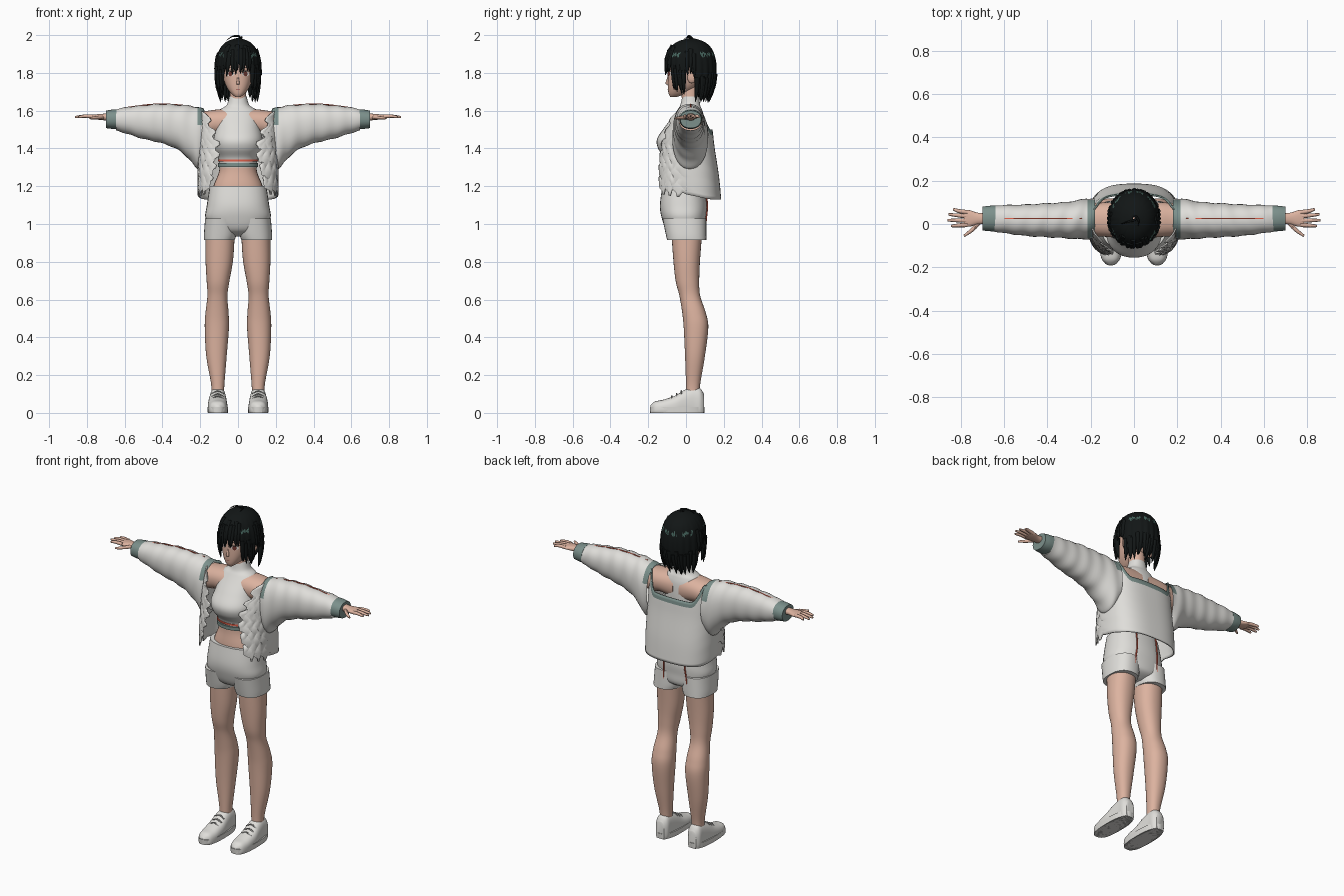
import bpy, bmesh, math, random
from mathutils import Vector

random.seed(4)
if "Cube" in bpy.data.objects:
    bpy.data.objects.remove(bpy.data.objects["Cube"])


def material(name, r, g, b):
    m = bpy.data.materials.new(name)
    m.use_nodes = True
    m.diffuse_color = (r, g, b, 1)
    m.node_tree.nodes["Principled BSDF"].inputs["Base Color"].default_value = (r, g, b, 1)
    return m


WHITE = material("white cloth", .74, .73, .70)
TEAL = material("grey teal trim", .20, .28, .26)
RED = material("red trim", .75, .12, .07)
SKIN = material("skin", .72, .45, .35)
HAIR = material("black hair", .006, .008, .008)
SHINE = material("hair shine", .06, .13, .11)
IRIS = material("brown iris", .16, .04, .03)
LIP = material("lip", .45, .17, .14)
SOLE = material("sole grey", .35, .35, .34)
SIDES = (("left", 1), ("right", -1))


def spline(rows, sub=6):
    """Smoothly interpolated copy of a list of cross-section rows."""
    p = [rows[0]] + list(rows) + [rows[-1]]
    out = []
    for a, b, c, d in zip(p, p[1:], p[2:], p[3:]):
        for k in range(sub):
            t = k / sub
            out.append([y + t / 2 * (z - x + t * (2 * x - 5 * y + 4 * z - w + t * (3 * (y - z) + w - x)))
                        for x, y, z, w in zip(a, b, c, d)])
    return out + [list(rows[-1])]


def section(dense, z):
    """Cross-section bounds at one height."""
    z = min(max(z, dense[0][0]), dense[-1][0])
    for a, b in zip(dense, dense[1:]):
        if z <= b[0]:
            f = (z - a[0]) / max(b[0] - a[0], 1e-6)
            return [u + (v - u) * f for u, v in zip(a, b)]
    return dense[-1]


def finish(name, bm, mats, rule=None):
    bmesh.ops.recalc_face_normals(bm, faces=bm.faces)
    for f in bm.faces:
        f.smooth = True
        if rule:
            f.material_index = rule(f.calc_center_median(), f.normal)
    me = bpy.data.meshes.new(name)
    bm.to_mesh(me)
    bm.free()
    ob = bpy.data.objects.new(name, me)
    bpy.context.collection.objects.link(ob)
    for m in mats:
        me.materials.append(m)
    return ob


def grid(name, rows, mats, closed=True, caps=True, rule=None):
    bm = bmesh.new()
    vs = [[bm.verts.new(p) for p in row] for row in rows]
    n = len(vs[0])
    for a, b in zip(vs, vs[1:]):
        for i in range(n if closed else n - 1):
            j = (i + 1) % n
            bm.faces.new((a[i], a[j], b[j], b[i]))
    if caps:
        bm.faces.new(vs[0])
        bm.faces.new(vs[-1])
    return finish(name, bm, mats, rule)


def loft(name, rows, mats, axis="z", p=2.2, side=1, ripple=0, n=32, caps=True, rule=None):
    """Rows hold a position along the axis, then the bounds of the two other directions."""
    out = []
    for pos, a0, a1, b0, b1 in spline(rows):
        ring = []
        for i in range(n):
            t = math.tau * i / n
            c, s = math.cos(t), math.sin(t)
            k = 1 + ripple * math.sin(pos * 75 + 2 * c)
            a = (a0 + a1) / 2 + k * (a1 - a0) / 2 * math.copysign(abs(c) ** (2 / p), c)
            b = (b0 + b1) / 2 + k * (b1 - b0) / 2 * math.copysign(abs(s) ** (2 / p), s)
            x, y, z = {"z": (a, b, pos), "x": (pos, a, b), "y": (a, pos, b)}[axis]
            ring.append((x * side, y, max(z, 0)))
        out.append(ring)
    return grid(name, out, mats, True, caps, rule)


def strands(name, paths, mat, radius, taper=.15):
    """Tapered tubes along short paths."""
    cu = bpy.data.curves.new(name, "CURVE")
    cu.dimensions, cu.bevel_depth, cu.bevel_resolution, cu.use_fill_caps = "3D", radius, 2, True
    for path in paths:
        sp = cu.splines.new("POLY")
        pts = spline([list(q) for q in path], 3)
        sp.points.add(len(pts) - 1)
        for i, q in enumerate(pts):
            sp.points[i].co = (*q, 1)
            sp.points[i].radius = 1 - (1 - taper) * (i / (len(pts) - 1)) ** 2
    ob = bpy.data.objects.new(name, cu)
    bpy.context.collection.objects.link(ob)
    cu.materials.append(mat)
    bpy.ops.object.select_all(action="DESELECT")
    ob.select_set(True)
    bpy.context.view_layer.objects.active = ob
    bpy.ops.object.convert(target="MESH")


# Torso, top and shorts
loft("waist", [(1.12, -.14, .14, -.11, .09), (1.2, -.13, .13, -.11, .085), (1.28, -.1, .1, -.1, .08),
               (1.36, -.1, .1, -.1, .08)], [SKIN])
loft("high_neck_top", [(1.3, -.1, .1, -.105, .085), (1.35, -.105, .105, -.115, .09), (1.4, -.125, .125, -.148, .095),
                       (1.45, -.13, .13, -.153, .1), (1.51, -.118, .118, -.115, .1), (1.57, -.112, .112, -.07, .095),
                       (1.605, -.095, .095, -.045, .085), (1.63, -.06, .06, -.03, .075),
                       (1.675, -.046, .046, -.02, .07)], [WHITE])
for label, mat, z0, z1 in (("teal", TEAL, 1.303, 1.323), ("red", RED, 1.331, 1.341)):
    loft(label + "_hem_band", [(z, -.107, .107, -.115, .092) for z in (z0, z1)], [mat])
loft("shorts_hips", [(.935, -.04, .04, -.04, .05), (.965, -.13, .13, -.1, .1), (1.03, -.172, .172, -.128, .108),
                     (1.1, -.165, .165, -.138, .112), (1.2, -.15, .15, -.125, .095)], [WHITE], p=2.4)
strands("shorts_seams", [[(s * .07, .102, 1.19), (s * .07, .113, 1.1), (s * .075, .107, 1.03), (s * .08, .1, .95)]
                         for _, s in SIDES], RED, .004, 1)
loft("neck", [(1.6, -.045, .045, -.02, .07), (1.74, -.042, .042, -.025, .065)], [SKIN])

# Legs, shoes, arms and sleeves
for label, s in SIDES:
    loft(label + "_leg", [(.07, .075, .14, 0, .07), (.15, .072, .142, 0, .075), (.3, .06, .168, -.005, .1),
                          (.45, .048, .176, -.012, .118), (.53, .05, .172, -.02, .105), (.62, .056, .162, -.035, .075),
                          (.7, .045, .166, -.055, .07), (.82, .025, .172, -.068, .075), (1, .015, .17, -.08, .09)],
         [SKIN], side=s)
    loft(label + "_shorts_leg", [(.915, .018, .18, -.1, .108), (.95, .008, .18, -.108, .108),
                                 (1.03, .005, .174, -.125, .107)], [WHITE], p=2.4, side=s)
    loft(label + "_shoe", [(-.188, .09, .125, -.02, .04), (-.165, .066, .148, -.03, .06), (-.12, .056, .158, -.03, .07),
                           (-.06, .056, .16, -.03, .09), (-.01, .06, .155, -.03, .12), (.04, .064, .15, -.03, .138),
                           (.075, .066, .148, -.03, .13), (.095, .08, .134, -.02, .1)],
         [WHITE], "y", 2.6, s)
    loft(label + "_sole", [(0, .054, .16, -.19, .097), (.032, .052, .162, -.192, .099)], [WHITE, SOLE], p=2.6,
         side=s, rule=lambda c, n: int(n.z < -.9))
    strands(label + "_laces", [[(s * .075, y, z - .012), (s * .107, y, z + .004), (s * .14, y, z - .012)]
                               for y, z in ((-.075, .085), (-.05, .097), (-.025, .112))], SOLE, .004, 1)
    loft(label + "_shoulder", [(.02, -.07, .1, 1.45, 1.615), (.12, -.06, .1, 1.47, 1.605), (.19, -.055, .095, 1.46, 1.597),
                               (.3, -.04, .08, 1.48, 1.6)], [SKIN], "x", side=s)
    loft(label + "_sleeve", [(.18, -.065, .118, 1.33, 1.607), (.215, -.07, .118, 1.29, 1.62), (.26, -.07, .11, 1.345, 1.627),
                             (.33, -.065, .1, 1.4, 1.632), (.42, -.06, .095, 1.432, 1.635), (.5, -.055, .09, 1.45, 1.628),
                             (.58, -.045, .088, 1.475, 1.62), (.645, -.035, .085, 1.495, 1.607)],
         [WHITE, TEAL], "x", side=s, ripple=.022, caps=False,
         rule=lambda c, n: int(abs(c.x) < .213 and c.z > 1.53))
    strands(label + "_sleeve_seam", [[(s * .24, .025, 1.622), (s * .33, .025, 1.632), (s * .42, .025, 1.635),
                                      (s * .5, .025, 1.629), (s * .6, .025, 1.615)]], RED, .003, 1)
    loft(label + "_cuff", [(.64, -.035, .085, 1.503, 1.607), (.67, -.033, .084, 1.504, 1.605),
                           (.7, -.03, .08, 1.508, 1.6)], [TEAL], "x", side=s)
    loft(label + "_hand", [(.66, 0, .05, 1.545, 1.59), (.72, -.002, .052, 1.55, 1.583), (.76, -.012, .064, 1.555, 1.58),
                           (.785, -.006, .064, 1.56, 1.578)], [SKIN], "x", side=s)
    fingers = [[(s * .77, y, 1.569), (s * .81, y * 1.15 - .002, 1.571), (s * tip, y * 1.35 - .004, 1.566)]
               for y, tip in ((-.004, .845), (.016, .862), (.036, .857), (.054, .835))]
    thumb = [(s * .715, .01, 1.565), (s * .745, -.025, 1.563), (s * .785, -.055, 1.56)]
    strands(label + "_fingers", fingers + [thumb], SKIN, .0105, .5)

# Open jacket: a sheet wrapped round the back with ragged front edges
JACKET = spline([(1.1, -.205, .205, -.165, .182), (1.25, -.208, .208, -.155, .168), (1.4, -.205, .205, -.135, .145),
                 (1.5, -.2, .2, -.115, .133), (1.62, -.19, .19, -.08, .11)])
EDGE = spline([(1.1, .15), (1.2, .14), (1.36, .105), (1.46, .125), (1.58, .165), (1.62, .172)])


def ease(v):
    v = min(max(v, 0), 1)
    return v * v * (3 - 2 * v)


ROWS, COLS, POWER = 24, 72, 2.8
sheet = []
for r in range(ROWS + 1):
    v, row = r / ROWS, []
    z0 = 1.14 + .44 * v
    edge = section(EDGE, z0)[1] + (.012 if r % 4 < 2 else -.012)
    last = math.pi - math.asin(min(1, edge / section(JACKET, z0)[2]) ** (POWER / 2))
    for c in range(COLS + 1):
        t = last * (2 * c / COLS - 1)
        a = abs(t)
        tooth = (.022 if c % 4 < 2 else -.022) * ease((a - 1.5) * 3)
        hem = 1.13 + .05 * ease((a - .8) / 1.6) + tooth
        top = 1.5 + .1 * ease((a - .5) / .6) - .025 * ease(a - 1.6)
        z = hem + (top - hem) * v
        _, x0, x1, y0, y1 = section(JACKET, z)
        sn, cs = math.sin(t), math.cos(t)
        row.append((x1 * math.copysign(abs(sn) ** (2 / POWER), sn),
                    (y0 + y1) / 2 + (y1 - y0) / 2 * math.copysign(abs(cs) ** (2 / POWER), cs), z))
    sheet.append(row)
jacket = grid("open_jacket", sheet, [WHITE, TEAL], False, False,
              lambda c, n: int(c.y > .04 and c.z > 1.468 + .1 * ease((abs(c.x) - .12) / .07)))
jacket.modifiers.new("thickness", "SOLIDIFY").thickness = .007

# Head and face
FACE = [(1.672, -.014, .014, -.083, -.05), (1.69, -.036, .036, -.092, .0), (1.72, -.058, .058, -.096, .05),
        (1.76, -.074, .074, -.097, .09), (1.81, -.082, .082, -.096, .115), (1.87, -.085, .085, -.09, .12),
        (1.93, -.07, .07, -.06, .1), (1.955, -.03, .03, -.02, .06)]
loft("head", FACE, [SKIN], p=2.4)
FACE_DENSE = spline(FACE)


def face_plate(name, cx, cz, w, h, lift, mat):
    bm = bmesh.new()
    ring = []
    for i in range(20):
        x, z = cx + w * math.cos(math.tau * i / 20), cz + h * math.sin(math.tau * i / 20)
        _, _, x1, y0, y1 = section(FACE_DENSE, z)
        depth = max(0, 1 - (abs(x) / x1) ** 2.4) ** (1 / 2.4)
        ring.append(bm.verts.new((x, (y0 + y1) / 2 - (y1 - y0) / 2 * depth - lift, z)))
    bm.faces.new(ring)
    finish(name, bm, [mat])


for label, s in SIDES:
    face_plate(label + "_eye_white", s * .04, 1.795, .019, .013, .002, WHITE)
    face_plate(label + "_iris", s * .04, 1.795, .011, .013, .004, IRIS)
    face_plate(label + "_lash", s * .041, 1.809, .021, .003, .005, HAIR)
    face_plate(label + "_brow", s * .04, 1.83, .018, .002, .003, HAIR)
    loft(label + "_ear", [(.07, .01, .045, 1.755, 1.8), (.09, .008, .055, 1.745, 1.81), (.1, .02, .05, 1.76, 1.805)],
         [SKIN], "x", side=s)
face_plate("mouth", 0, 1.712, .013, .0025, .002, LIP)
loft("nose", [(1.738, -.008, .008, -.101, -.09), (1.746, -.008, .008, -.108, -.09), (1.78, -.004, .004, -.098, -.09)], [SKIN])

# Hair: a ridged cap with a toothed hem, plus loose locks
HAIR_FORM = spline([(1.62, -.095, .095, -.06, .11), (1.7, -.112, .112, -.085, .142), (1.76, -.118, .118, -.1, .156),
                    (1.82, -.119, .119, -.108, .16), (1.88, -.112, .112, -.106, .153), (1.93, -.093, .093, -.085, .133),
                    (1.965, -.06, .06, -.045, .095), (1.985, -.006, .006, .02, .035)])


def hair_point(a, z, swell=1):
    _, _, x1, y0, y1 = section(HAIR_FORM, z)
    return (swell * x1 * math.sin(a), (y0 + y1) / 2 - swell * (y1 - y0) / 2 * math.cos(a), z)


def hem_height(a):
    a = abs((a + math.pi) % math.tau - math.pi)
    return 1.83 if a < .7 else 1.73 if a < 1.3 else 1.81 if a < 1.75 else 1.69


N = 168
cap = []
for r in range(25):
    row = []
    for i in range(N):
        a = math.tau * i / N
        wave = abs((i % 8) / 4 - 1)
        low = hem_height(a) + .05 * wave - .02
        v = (r / 24) ** 1.4
        row.append(hair_point(a, 1.985 - (1.985 - low) * v, 1.02 - .05 * wave * v))
    cap.append(row)
hair = grid("hair_cap", cap, [HAIR, SHINE], True, False,
            lambda c, n: int(1.888 < c.z < 1.908 and abs(math.sin(c.x * 60)) > .4 and random.random() < .6))
hair.modifiers.new("thickness", "SOLIDIFY").thickness = .006
locks = []
for k in range(44):
    a = math.tau * (k + random.uniform(-.3, .3)) / 44
    tip = hem_height(a) - random.uniform(.015, .05)
    swing = random.uniform(-.1, .1)
    locks.append([hair_point(a, tip + .13, .95), hair_point(a + swing / 3, tip + .06, .97),
                  hair_point(a + swing, tip, random.uniform(.93, 1.07))])
strands("hair_locks", locks, HAIR, .014, .05)
strands("crown_wisp", [[(.01, .04, 1.975), (.005, .02, 1.994), (-.03, .01, 1.993), (-.06, 0, 1.972)],
                       [(0, .04, 1.975), (.02, .02, 1.99), (.02, -.01, 1.98)]], HAIR, .006, .1)

# Smooth shading with crisp edges
bpy.ops.object.select_all(action="DESELECT")
for ob in bpy.context.collection.objects:
    if ob.type == "MESH":
        ob.select_set(True)
        bpy.context.view_layer.objects.active = ob
bpy.ops.object.shade_smooth_by_angle(angle=math.radians(45))
